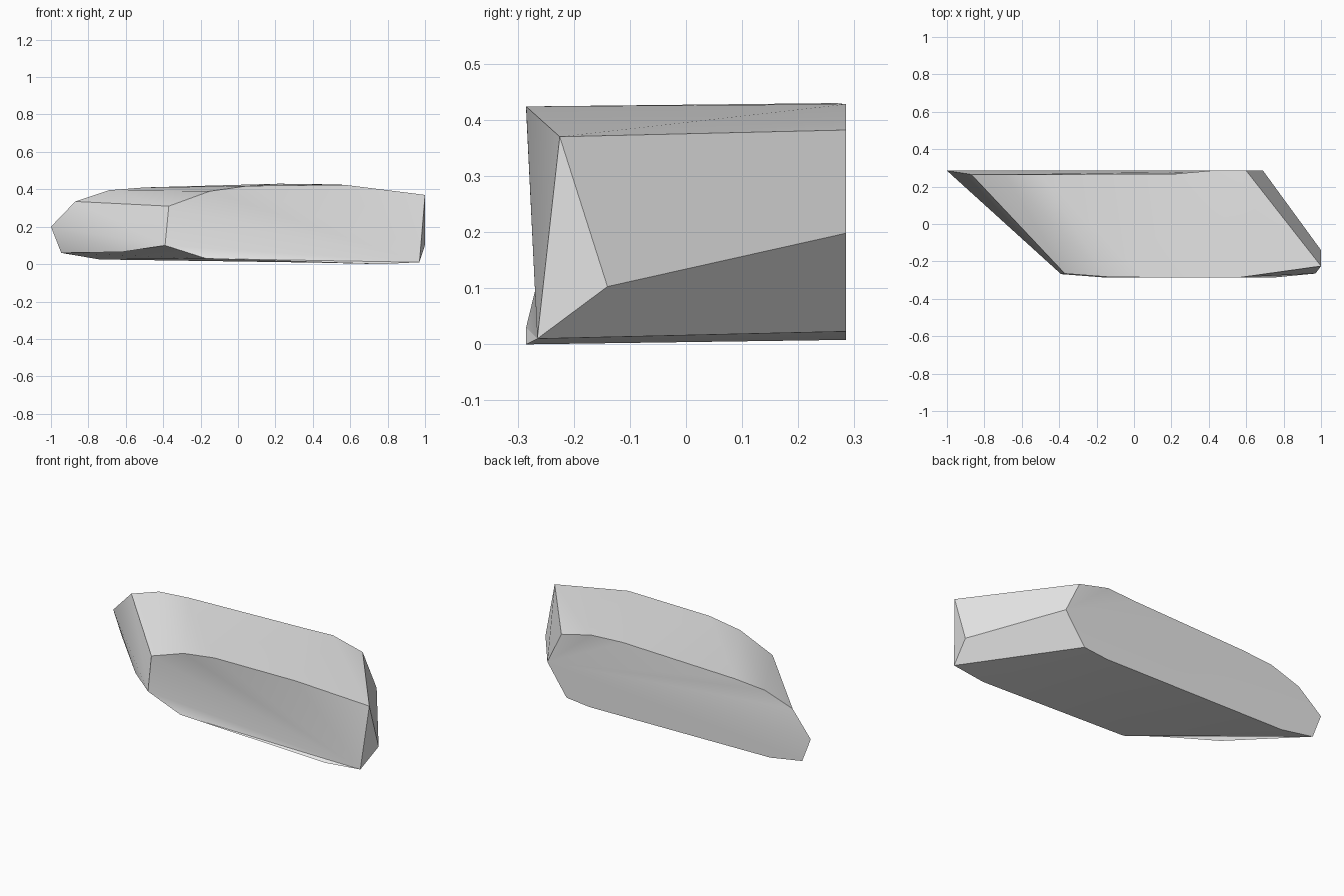
import bpy, bmesh, math

cube = bpy.data.objects.get("Cube")
if cube:
    bpy.data.objects.remove(cube, do_unlink=True)

stone = bpy.data.materials.new("pale_grey_stone")
stone.use_nodes = True
grey = (0.8, 0.8, 0.8, 1)
stone.diffuse_color = grey
stone.node_tree.nodes["Principled BSDF"].inputs["Base Color"].default_value = grey

# Corners of the slanted slab: f = front rim, b = back rim, r = right end, h = lower left
corners = {
    "f0": (-.39, -.268, .10), "f1": (-.37, -.265, .31), "f2": (-.15, -.282, .39),
    "f3": (.05, -.285, .418), "f4": (.57, -.285, .424), "f5": (.76, -.285, 0),
    "f6": (-.17, -.285, .03),
    "b0": (-1, .285, .20), "b1": (-.87, .265, .335), "b2": (-.69, .265, .395),
    "b3": (-.5, .265, .41), "b4": (.22, .268, .43), "b5": (.41, .285, .428),
    "b6": (.42, .285, .008), "b7": (-.74, .285, .025), "b8": (-.945, .285, .06),
    "r0": (1, -.225, .37), "r1": (1, -.14, .103), "r2": (.97, -.265, .01),
    "r3": (.6, .285, .382), "r4": (.69, .285, .198), "r5": (.567, .285, .023),
    "h": (-.62, -.055, .065),
}


def fan(apex, rim):
    """Triangles from one corner to a chain of rim corners."""
    names = rim.split()
    return [(apex, a, b) for a, b in zip(names, names[1:])]


faces = fan("r2", "r0 f4 f3 f2 f1 f0 f6 f5")                     # front
faces += fan("r4", "r3 b5 b4 b3 b2 b1 b0 b8 b7 b6 r5")           # back
faces += [f.split() for f in (
    "f0 f1 b1 b0", "f1 f2 b2 b1", "f2 f3 b3 b2",                 # rounded left shoulder
    "f3 f4 b4 b3", "f4 b5 b4", "f4 r0 b5", "r0 r3 b5",           # top
    "r0 r1 r4 r3", "r0 r2 r1", "r1 r2 r5 r4",                    # right end
    "f0 b0 h", "b0 b8 h", "f0 h b8", "f0 b8 f6",                 # left underside
    "f6 b8 b7", "f6 b7 b6 f5", "f5 b6 r5 r2")]                   # bottom

bm = bmesh.new()
verts = {name: bm.verts.new(co) for name, co in corners.items()}
for f in faces:
    bm.faces.new([verts[n] for n in f])
bmesh.ops.recalc_face_normals(bm, faces=bm.faces[:])
mesh = bpy.data.meshes.new("rock_slab")
bm.to_mesh(mesh)
bm.free()
mesh.materials.append(stone)

rock = bpy.data.objects.new("rock_slab", mesh)
bpy.context.collection.objects.link(rock)
bpy.ops.object.select_all(action="DESELECT")
rock.select_set(True)
bpy.context.view_layer.objects.active = rock
bpy.ops.object.shade_smooth_by_angle(angle=math.radians(30))
